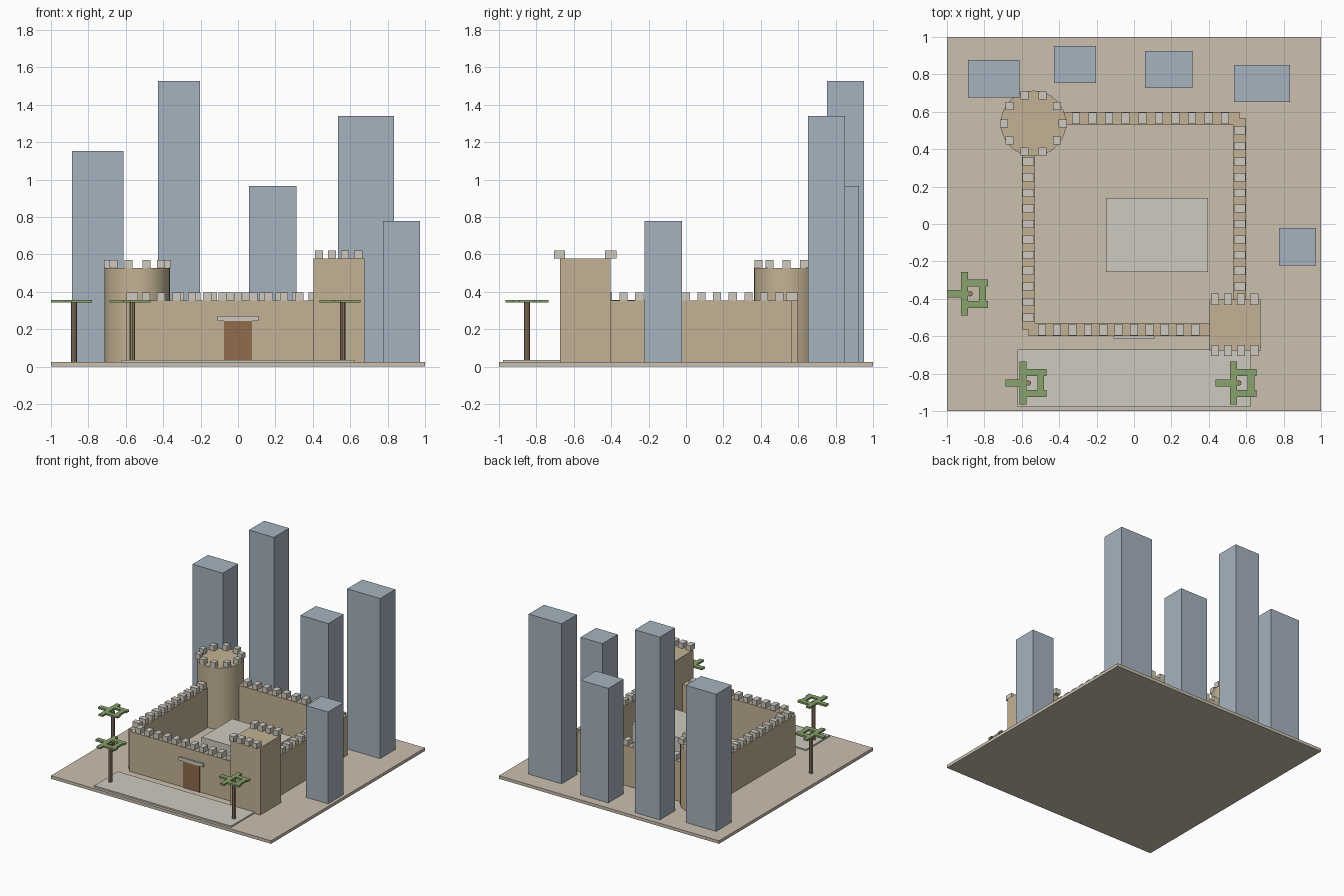
import bpy, math

if "Cube" in bpy.data.objects:
    bpy.data.objects.remove(bpy.data.objects["Cube"])


def material(name, r, g, b):
    m = bpy.data.materials.new(name)
    m.diffuse_color = (r, g, b, 1)
    m.use_nodes = True
    m.node_tree.nodes["Principled BSDF"].inputs["Base Color"].default_value = m.diffuse_color
    return m


GROUND = material("ground_tan", 0.60, 0.53, 0.43)
SAND = material("sandstone", 0.55, 0.45, 0.30)
PALE = material("pale_stone", 0.62, 0.59, 0.53)
WOOD = material("wood", 0.28, 0.15, 0.07)
BARK = material("bark", 0.30, 0.22, 0.14)
LEAF = material("leaf", 0.25, 0.36, 0.15)
GLASS = material("glass_blue", 0.38, 0.45, 0.52)


def box(name, x0, x1, y0, y1, z0, z1, mat):
    bpy.ops.mesh.primitive_cube_add(size=1, location=((x0 + x1) / 2, (y0 + y1) / 2, (z0 + z1) / 2))
    o = bpy.context.object
    o.name = name
    o.scale = (x1 - x0, y1 - y0, z1 - z0)
    bpy.ops.object.transform_apply(location=False, rotation=False, scale=True)
    o.data.materials.append(mat)
    return o


def block(name, cx, cy, sx, sy, z0, z1, mat):
    return box(name, cx - sx / 2, cx + sx / 2, cy - sy / 2, cy + sy / 2, z0, z1, mat)


def column(name, x, y, r, z0, z1, sides, mat):
    bpy.ops.mesh.primitive_cylinder_add(vertices=sides, radius=r, depth=z1 - z0, location=(x, y, (z0 + z1) / 2))
    o = bpy.context.object
    o.name = name
    o.data.materials.append(mat)
    bpy.ops.object.shade_smooth_by_angle(angle=math.radians(30))
    return o


G = 0.025       # ground top
WALL = 0.353    # wall top
C = 0.565       # wall centre line

# Ground and paving
box("ground_slab", -1, 1, -1, 1, 0, G, GROUND)
box("front_plaza", -0.622, 0.622, -0.978, -0.672, G - 0.005, 0.036, PALE)

# Curtain walls
block("front_wall", 0, -C, 2 * C, 0.07, G, WALL, SAND)
block("back_wall", 0, C, 2 * C, 0.07, G, WALL, SAND)
block("left_wall", -C, 0, 0.07, 2 * C, G, WALL, SAND)
block("right_wall", C, 0, 0.07, 2 * C, G, WALL, SAND)

# Wall battlements, left out where a tower covers them
TX, TY = -0.538, 0.538
spots = []
for i in range(13):
    t = -1 + i / 6
    spots.append((0.493 * t, -C, 0.043, 0.06))
    spots += [(s * C, 0.5 * t, 0.06, 0.043) for s in (-1, 1)]
for i in range(12):
    spots.append((0.487 * (-1 + i / 5.5), C, 0.043, 0.06))
for x, y, sx, sy in spots:
    if math.hypot(x - TX, y - TY) < 0.15 or (x > 0.405 and y < -0.40):
        continue
    block("wall_merlon", x, y, sx, sy, WALL, 0.396, PALE)

# Round tower
column("round_tower", TX, TY, 0.175, G, 0.528, 32, SAND)
for i in range(10):
    a = math.tau * i / 10
    block("round_tower_merlon", TX + 0.157 * math.cos(a), TY + 0.157 * math.sin(a), 0.043, 0.043, 0.528, 0.571, PALE)

# Square tower
box("square_tower", 0.404, 0.675, -0.675, -0.403, G, 0.578, SAND)
for y in (-0.676, -0.402):
    for i in range(4):
        block("square_tower_merlon", 0.433 + 0.07 * i, y, 0.043, 0.06, 0.578, 0.62, PALE)

# Gate
box("gate_door", -0.075, 0.075, -0.606, -0.58, G, 0.245, WOOD)
box("gate_lintel", -0.11, 0.11, -0.613, -0.58, 0.243, 0.27, PALE)

# Courtyard building
box("courtyard_hall", -0.15, 0.395, -0.257, 0.14, G, 0.285, PALE)

# City towers behind
for x0, x1, y0, y1, h in (
    (-0.888, -0.612, 0.677, 0.877, 1.152),
    (-0.428, -0.202, 0.753, 0.952, 1.527),
    (0.058, 0.312, 0.727, 0.926, 0.966),
    (0.535, 0.835, 0.652, 0.850, 1.34),
    (0.775, 0.974, -0.222, -0.022, 0.779),
):
    box("city_tower", x0, x1, y0, y1, G, h, GLASS)

# Palm trees
for px, py in ((-0.565, -0.85), (0.56, -0.85), (-0.877, -0.373)):
    column("palm_trunk", px, py, 0.015, G, 0.35, 8, BARK)
    fronds = [(-0.123, -0.04, -0.019, 0.019), (0.048, 0.085, -0.06, 0.06)]
    fronds += [(-0.047, -0.01, -0.116, 0.0), (-0.047, -0.01, 0.0, 0.116)]
    fronds += [(-0.03, 0.096, -0.075, -0.038), (-0.03, 0.096, 0.038, 0.075)]
    for x0, x1, y0, y1 in fronds:
        box("palm_frond", px + x0, px + x1, py + y0, py + y1, 0.342, 0.357, LEAF)
